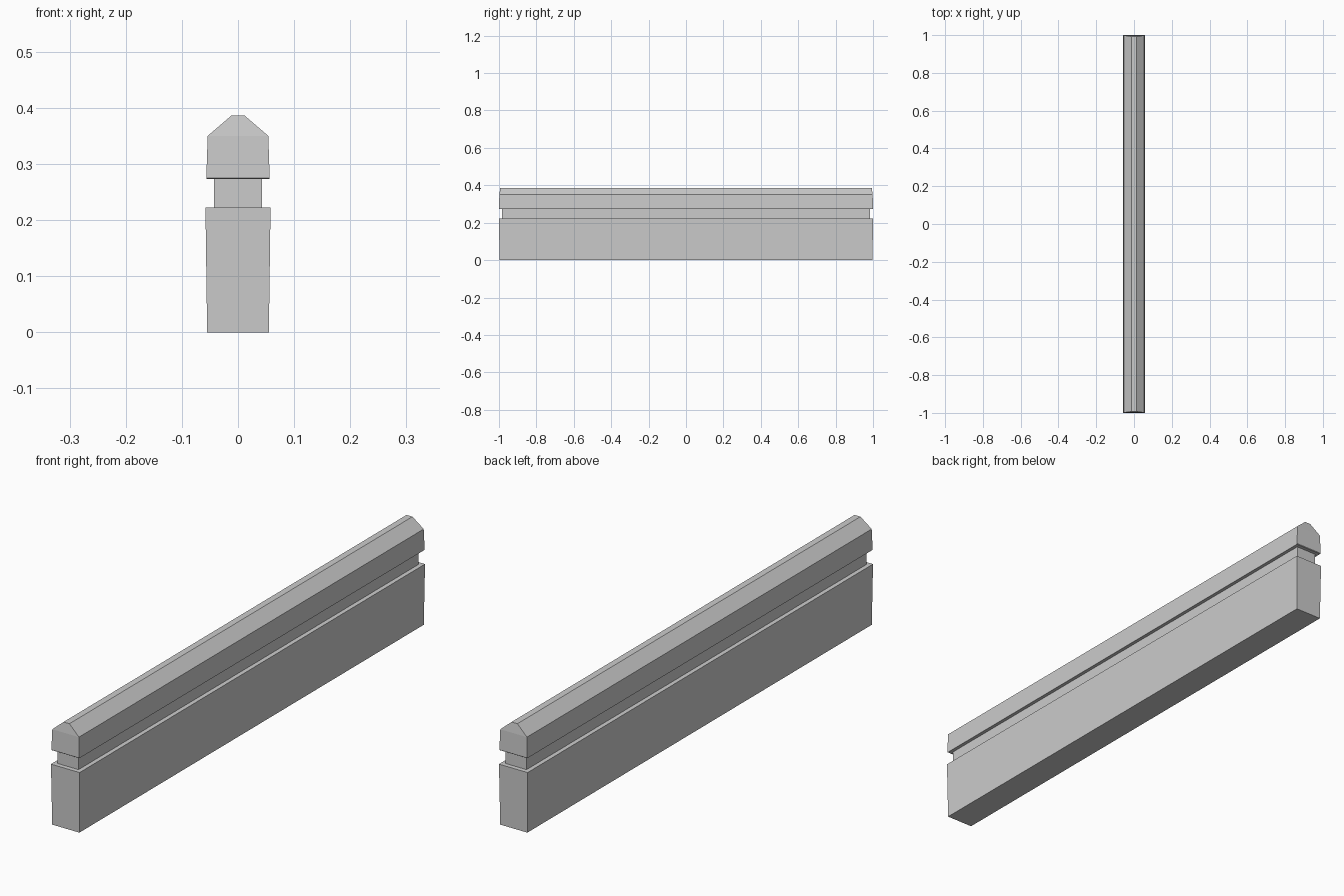
import bpy
import bmesh

if "Cube" in bpy.data.objects:
    bpy.data.objects.remove(bpy.data.objects["Cube"])

# Rectangular cross-sections from bottom to top: (z, half width x, half length y)
SECTIONS = [
    (0.0, 0.055, 0.997),     # foot
    (0.222, 0.058, 1.0),     # top edge of the wall, slightly flared
    (0.2225, 0.0425, 0.984), # recessed groove, bottom
    (0.273, 0.0425, 0.984),  # recessed groove, top
    (0.273, 0.0555, 0.998),  # coping underside
    (0.275, 0.0565, 1.0),    # small chamfer under the coping
    (0.350, 0.054, 0.998),   # coping shoulder
    (0.386, 0.012, 0.993),   # flat ridge
]


def loft_rectangles(name, sections):
    """Skin a stack of rectangles into one closed, flat-shaded solid."""
    bm = bmesh.new()
    rings = []
    for z, hx, hy in sections:
        corners = ((-hx, -hy), (hx, -hy), (hx, hy), (-hx, hy))
        rings.append([bm.verts.new((x, y, z)) for x, y in corners])
    for low, high in zip(rings, rings[1:]):
        for i in range(4):
            j = (i + 1) % 4
            bm.faces.new((low[i], low[j], high[j], high[i]))
    bm.faces.new(rings[0][::-1])
    bm.faces.new(rings[-1])
    bmesh.ops.recalc_face_normals(bm, faces=bm.faces)
    mesh = bpy.data.meshes.new(name)
    bm.to_mesh(mesh)
    bm.free()
    obj = bpy.data.objects.new(name, mesh)
    bpy.context.collection.objects.link(obj)
    return obj


# Low wall with a groove and a bevelled coping
loft_rectangles("grooved_wall", SECTIONS)
